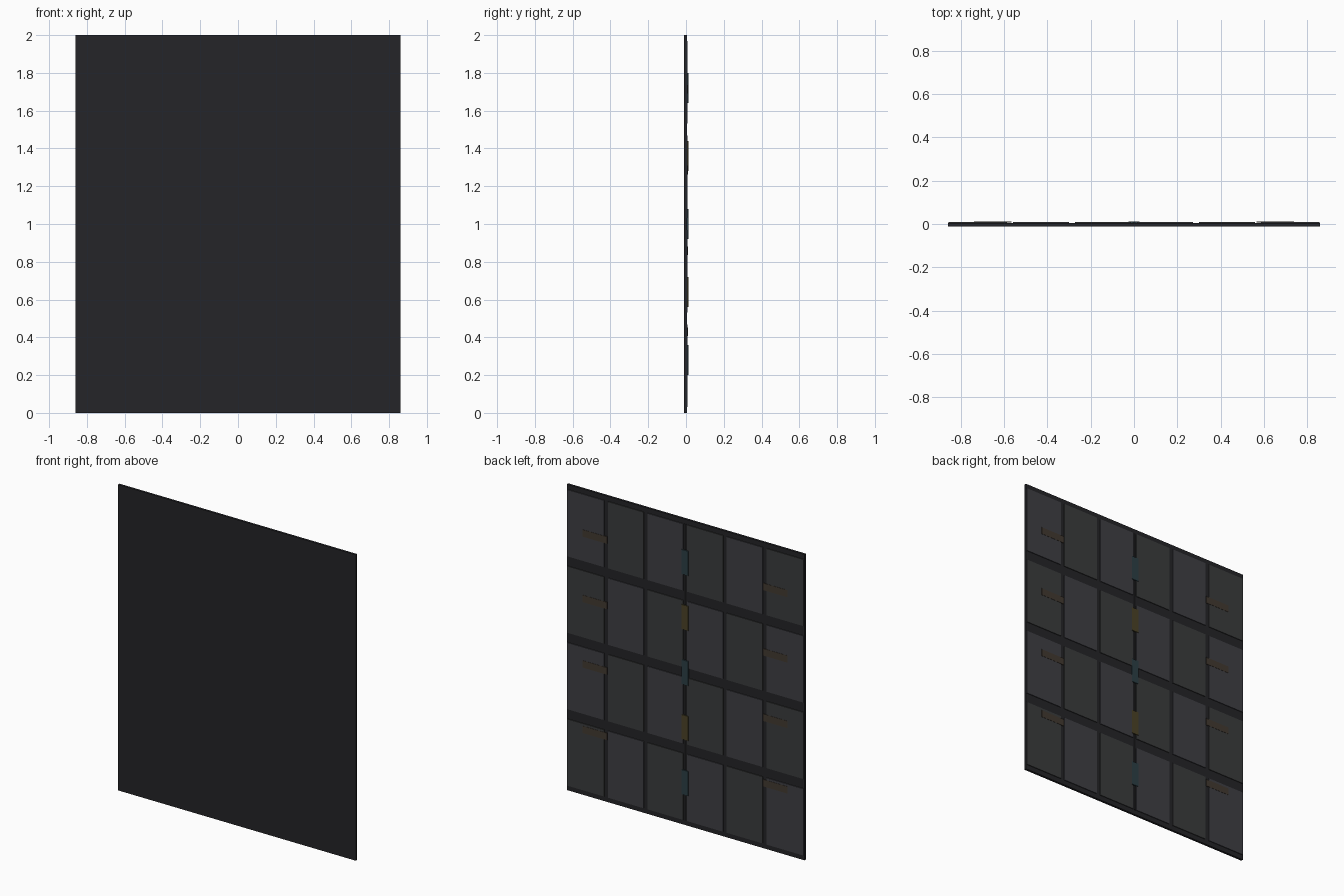
import bpy

if "Cube" in bpy.data.objects:
    bpy.data.objects.remove(bpy.data.objects["Cube"])


def material(name, rgb):
    m = bpy.data.materials.new(name)
    m.diffuse_color = (*rgb, 1)
    m.use_nodes = True
    m.node_tree.nodes["Principled BSDF"].inputs["Base Color"].default_value = m.diffuse_color
    return m


def box(name, x, y, z, mat):
    """Box from (min, max) pairs on each axis."""
    lo, hi = zip(x, y, z)
    bpy.ops.mesh.primitive_cube_add(
        size=1, location=[(a + b) / 2 for a, b in zip(lo, hi)])
    ob = bpy.context.object
    ob.name = name
    ob.scale = [b - a for a, b in zip(lo, hi)]
    bpy.ops.object.transform_apply(location=False, rotation=False, scale=True)
    ob.data.materials.append(mat)
    return ob


sheet_mat = material("sheet_black", (0.018, 0.018, 0.021))
seam_mat = material("seam_black", (0.008, 0.008, 0.009))
tile_mats = [material("tile_blue_grey", (0.05, 0.05, 0.058)),
             material("tile_grey", (0.043, 0.045, 0.046))]
teal = material("clip_teal", (0.025, 0.05, 0.06))
ochre = material("clip_ochre", (0.07, 0.055, 0.02))
brown = material("strap_brown", (0.055, 0.042, 0.03))

HALF_W, HEIGHT = 0.86, 2.0
COLS, ROWS = 6, 4
PITCH_X, PITCH_Z = 2 * HALF_W / COLS, HEIGHT / ROWS

# backing sheet
box("backing_sheet", (-HALF_W, HALF_W), (-0.011, 0.004), (0, HEIGHT), sheet_mat)

# stiffener tiles on the back
for c in range(COLS):
    for r in range(ROWS):
        x0 = -HALF_W + c * PITCH_X
        z0 = r * PITCH_Z
        left = x0 + (0.004 if c == 0 else 0.014)
        right = x0 + PITCH_X - (0.004 if c == COLS - 1 else 0.014)
        box("back_tile", (left, right), (0.003, 0.009),
            (z0 + 0.032, z0 + PITCH_Z - 0.032), tile_mats[(c + r) % 2])

# centre fold seam
box("fold_seam", (-0.008, 0.008), (0.003, 0.006), (0.03, HEIGHT - 0.03), seam_mat)

# centre clips
for i in range(5):
    z = 0.28 + 0.36 * i
    box("centre_clip", (-0.025, 0.025), (0.003, 0.0125), (z - 0.08, z + 0.08),
        ochre if i % 2 else teal)

# side straps, mirrored left and right
for i in range(4):
    z = 0.43 + 0.428 * i
    for s in (-1, 1):
        box("side_strap", sorted((s * 0.565, s * 0.74)), (0.006, 0.0105),
            (z - 0.023, z + 0.023), brown)
